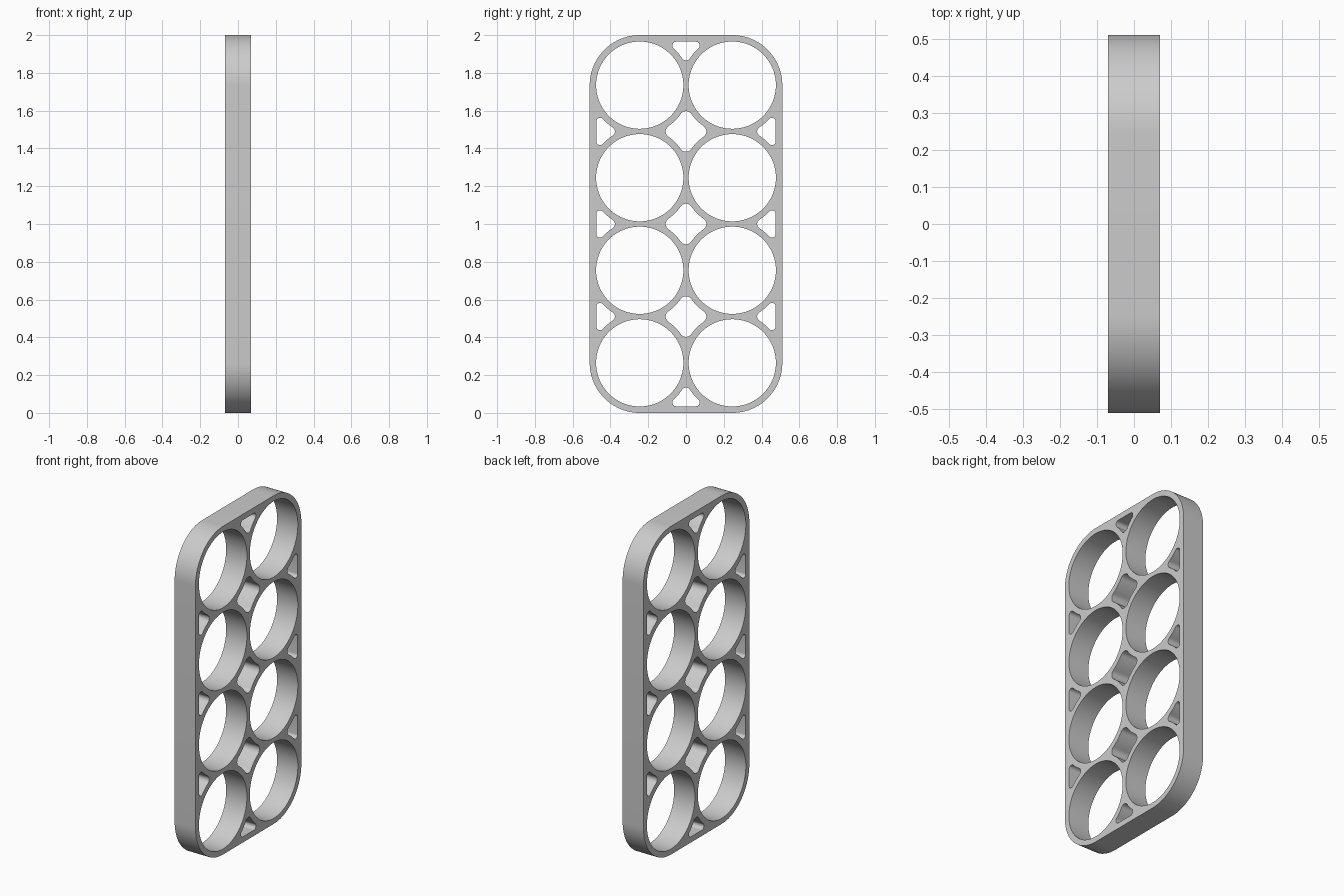
import bpy
from math import pi, tau, cos, sin, sqrt, radians
from mathutils import Vector, Matrix

cube = bpy.data.objects.get("Cube")
if cube:
    bpy.data.objects.remove(cube, do_unlink=True)

P = 0.245        # half the spacing between round holes
HOLE = 0.231     # round hole radius
R = 0.265        # outer radius of the ring around each hole
FLAT = 0.23      # straight wall of the edge pockets, from the hole centre line
DEPTH = 0.14


def arc(centre, radius, start, sweep, steps):
    """Points along an arc, both ends included."""
    return [Vector(centre) + radius * Vector((cos(start + sweep * i / steps),
                                              sin(start + sweep * i / steps)))
            for i in range(steps + 1)]


def angle(a, b):
    d = b - a
    return Vector((1, 0)).angle_signed(d) * -1


def pocket(corners):
    """Rounded pocket: corners are (fillet centre, radius, ring centre of the
    wall that follows, or None for the straight outer wall)."""
    pts = []
    for i, (c, r, wall) in enumerate(corners):
        before = corners[i - 1][2]
        after = corners[(i + 1) % len(corners)][0]
        start = angle(c, before) if before else 0.0
        end = angle(c, wall) if wall else 0.0
        pts += arc(c, r, start, (end - start) % tau, 12)
        if wall:
            a = angle(wall, c)
            sweep = -((a - angle(wall, after)) % tau)
            pts += arc(wall, R, a, sweep, 12)[1:-1]
    return pts


def placed(pts, origin, turn):
    rot = Matrix.Rotation(turn, 2)
    return [rot @ p + Vector(origin) for p in pts]


# Four-pointed pocket between four rings
r = 0.034
tip = P - sqrt((R + r) ** 2 - P ** 2)
diamond = pocket([(Matrix.Rotation(k * pi / 2, 2) @ Vector((tip, 0)), r,
                   Matrix.Rotation(k * pi / 2, 2) @ Vector((P, P)))
                  for k in range(4)])

# Three-cornered pocket between two rings and the outer edge
r, rc = 0.0265, 0.02
tip = sqrt((R + r) ** 2 - P ** 2)
u = FLAT - rc
v = P - sqrt((R + rc) ** 2 - u ** 2)
triangle = pocket([(Vector((tip, 0)), r, Vector((0, -P))),
                   (Vector((u, -v)), rc, None),
                   (Vector((u, v)), rc, Vector((0, P)))])

# Outline with large rounded corners
loops = [[p for k, (sx, sy) in enumerate([(1, 1), (-1, 1), (-1, -1), (1, -1)])
          for p in arc((sx * P, sy * 3 * P), R, k * pi / 2, pi / 2, 24)]]

# Round holes, two columns of four
for side in (-1, 1):
    for row in (-3, -1, 1, 3):
        loops.append(arc((side * P, row * P), HOLE, 0, tau, 96)[:-1])

# Pockets along the middle, the sides and the ends
for row in (-2, 0, 2):
    loops.append(placed(diamond, (0, row * P), 0))
    loops.append(placed(triangle, (P, row * P), 0))
    loops.append(placed(triangle, (-P, row * P), pi))
for end in (-1, 1):
    loops.append(placed(triangle, (0, end * 3 * P), end * pi / 2))

# Filled, extruded profile stood upright
curve = bpy.data.curves.new("holder_plate", 'CURVE')
curve.dimensions = '2D'
curve.fill_mode = 'BOTH'
curve.extrude = DEPTH / 2
for pts in loops:
    spline = curve.splines.new('POLY')
    spline.points.add(len(pts) - 1)
    for point, p in zip(spline.points, pts):
        point.co = (p.x, p.y, 0, 1)
    spline.use_cyclic_u = True

plate = bpy.data.objects.new("holder_plate", curve)
bpy.context.collection.objects.link(plate)
plate.location = (0, 0, 1)
plate.rotation_euler = (radians(90), 0, radians(90))

grey = bpy.data.materials.new("plain grey")
grey.use_nodes = True
colour = (0.6, 0.6, 0.6, 1)
grey.diffuse_color = colour
grey.node_tree.nodes["Principled BSDF"].inputs["Base Color"].default_value = colour
curve.materials.append(grey)

bpy.ops.object.select_all(action='DESELECT')
plate.select_set(True)
bpy.context.view_layer.objects.active = plate
bpy.ops.object.convert(target='MESH')
bpy.ops.object.transform_apply(location=True, rotation=True, scale=True)

# Weld the caps to the walls and smooth the curved walls
bpy.ops.object.mode_set(mode='EDIT')
bpy.ops.mesh.select_all(action='SELECT')
bpy.ops.mesh.remove_doubles(threshold=0.0001)
bpy.ops.mesh.normals_make_consistent(inside=False)
bpy.ops.object.mode_set(mode='OBJECT')
bpy.ops.object.shade_smooth_by_angle(angle=radians(30))
